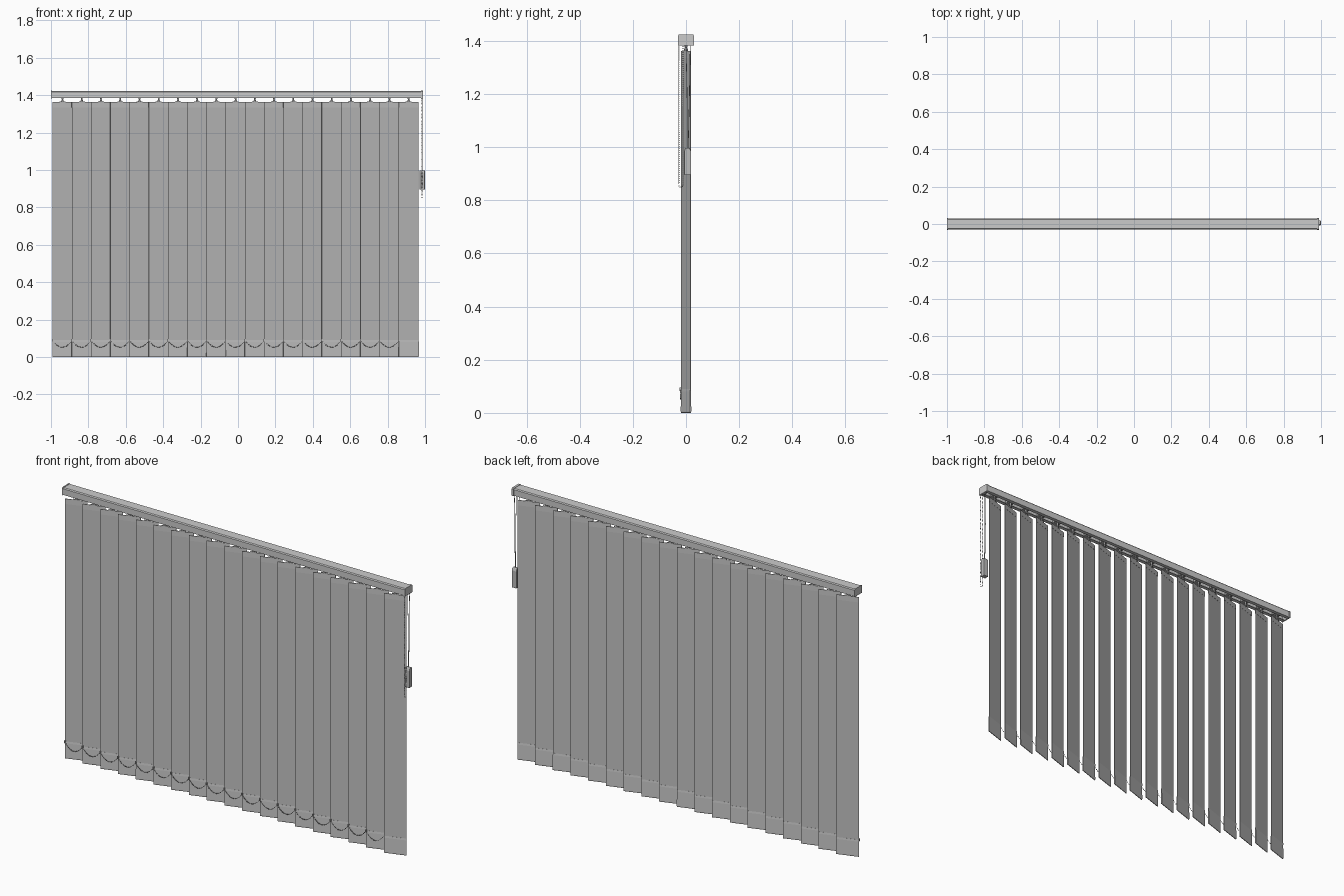
import bpy, bmesh, math
from mathutils import Matrix, Vector

if "Cube" in bpy.data.objects:
    bpy.data.objects.remove(bpy.data.objects["Cube"])

def material(name, v):
    m = bpy.data.materials.new(name)
    m.diffuse_color = (v, v, v, 1)
    m.use_nodes = True
    m.node_tree.nodes["Principled BSDF"].inputs["Base Color"].default_value = m.diffuse_color
    return m

RAIL = material("light grey rail", 0.60)
FABRIC = material("grey fabric", 0.53)
HEM = material("light grey hem", 0.58)
PLASTIC = material("grey plastic", 0.50)

def finish(bm, name, mat, smooth=False):
    bmesh.ops.recalc_face_normals(bm, faces=bm.faces)
    me = bpy.data.meshes.new(name)
    bm.to_mesh(me)
    bm.free()
    me.materials.append(mat)
    for p in me.polygons:
        p.use_smooth = smooth
    ob = bpy.data.objects.new(name, me)
    bpy.context.collection.objects.link(ob)
    return ob

def add_box(bm, x, y, z, mat=Matrix()):
    """Box from (min, max) ranges, moved by a matrix."""
    c = Vector([(a + b) / 2 for a, b in (x, y, z)])
    s = [b - a for a, b in (x, y, z)]
    bmesh.ops.create_cube(bm, size=1, matrix=mat @ Matrix.Translation(c) @ Matrix.Diagonal((*s, 1)))

def add_prism(bm, profile, x0, x1, mat=Matrix()):
    """Extrude a closed (y, z) profile along x."""
    f = bm.faces.new([bm.verts.new(mat @ Vector((x0, y, z))) for y, z in profile])
    r = bmesh.ops.extrude_face_region(bm, geom=[f])
    vs = [v for v in r["geom"] if isinstance(v, bmesh.types.BMVert)]
    bmesh.ops.translate(bm, verts=vs, vec=mat.to_3x3() @ Vector((x1 - x0, 0, 0)))

def add_beads(bm, pts, r):
    for p in pts:
        bmesh.ops.create_icosphere(bm, subdivisions=1, radius=r, matrix=Matrix.Translation(p))

def tube(name, pts, r, mat):
    cu = bpy.data.curves.new(name, "CURVE")
    cu.dimensions = "3D"
    cu.bevel_depth = r
    cu.bevel_resolution = 1
    sp = cu.splines.new("POLY")
    sp.points.add(len(pts) - 1)
    for q, p in zip(sp.points, pts):
        q.co = (*p, 1)
    cu.materials.append(mat)
    ob = bpy.data.objects.new(name, cu)
    bpy.context.collection.objects.link(ob)

# Head rail: channel open at the bottom, with inward lips
half = [(0.010, 1.385), (0.029, 1.385), (0.029, 1.417), (0.025, 1.422)]
inner = [(0.025, 1.417), (0.025, 1.388), (0.010, 1.388)]
outer = half + [(-y, z) for y, z in reversed(half)]
inside = [(-y, z) for y, z in reversed(inner)] + inner
bm = bmesh.new()
add_prism(bm, outer + inside, -0.995, 0.985)
finish(bm, "head_rail", RAIL)

# End caps
bm = bmesh.new()
cap = [(-0.031, 1.383), (0.031, 1.383), (0.031, 1.419), (0.027, 1.424), (-0.027, 1.424), (-0.031, 1.419)]
add_prism(bm, cap, -1.0, -0.994)
add_prism(bm, cap, 0.978, 0.99)
finish(bm, "rail_end_caps", RAIL)

# Slats, hems, bottom weights and carriers
N, PITCH, X0 = 19, 0.1028, -0.938
HALF = 0.0562
TILT = math.asin(0.0175 / HALF)
slats, hems, hooks = bmesh.new(), bmesh.new(), bmesh.new()
pocket = [(-0.0012, 0.09), (-0.002, 0.08), (-0.0025, 0.006), (-0.0018, 0.001), (0, 0),
          (0.0018, 0.001), (0.0025, 0.006), (0.002, 0.08), (0.0012, 0.09)]
for i in range(N):
    m = Matrix.Translation((X0 + i * PITCH, 0, 0)) @ Matrix.Rotation(TILT, 4, "Z")
    add_box(slats, (-HALF, HALF), (-0.0008, 0.0008), (0.085, 1.345), m)
    add_prism(hems, pocket, -HALF, HALF, m)
    add_box(hems, (-HALF, HALF), (-0.0015, 0.0015), (1.335, 1.362), m)
    # hook: hanger plate tapering up to a stem in the rail
    add_box(hooks, (-0.016, 0.016), (-0.0022, 0.0022), (1.360, 1.366), m)
    bmesh.ops.create_cone(hooks, cap_ends=True, segments=8, radius1=0.008, radius2=0.003,
                          depth=0.014, matrix=m @ Matrix.Translation((0, 0, 1.373)))
    add_box(hooks, (-0.004, 0.004), (-0.004, 0.004), (1.378, 1.392), m)
    add_box(hooks, (-0.018, 0.018), (-0.018, 0.018), (1.391, 1.405),
            Matrix.Translation((X0 + i * PITCH, 0, 0)))
finish(slats, "slats", FABRIC)
finish(hems, "slat_hems", HEM)
finish(hooks, "slat_carriers", PLASTIC)

# Bottom chain sagging between the front edges of the slats, with clips
beads, clips = bmesh.new(), bmesh.new()
xl = X0 - HALF * math.cos(TILT) + 0.001
SPAN = 14
for i in range(N):
    x = xl + i * PITCH
    if i < N - 1:
        pts = []
        for k in range(SPAN):
            t = k / SPAN
            pts.append((x + t * PITCH, -0.0215, 0.052 + 0.036 * (2 * t - 1) ** 2))
        add_beads(beads, pts, 0.0023)
        tube("bottom_chain_thread", pts + [(x + PITCH, -0.0215, 0.088)], 0.0007, PLASTIC)
        add_box(clips, (x - 0.003, x + 0.003), (-0.024, -0.016), (0.082, 0.095))
finish(beads, "bottom_chain", PLASTIC, True)
finish(clips, "chain_clips", PLASTIC)

# Bead control chain: a long loop below the right end
R, YC, XC, ZB = 0.008, -0.019, 0.984, 0.858
loop = [(XC, YC - R, 1.385 - k * 0.0075) for k in range(70)]
loop += [(XC, YC - R * math.cos(a), ZB - R * math.sin(a)) for a in (0.4, 1.2, 1.95, 2.75)]
loop += [(XC, YC + R, ZB + 0.004 + k * 0.0075) for k in range(70)]
bm = bmesh.new()
add_beads(bm, loop, 0.0024)
finish(bm, "control_chain", PLASTIC, True)
tube("control_chain_thread", loop, 0.0007, PLASTIC)

# Pull cord and its weight
tube("pull_cord_front", [(0.984, 0.000, 1.39), (0.985, 0.004, 1.2), (0.985, 0.005, 0.99)], 0.0013, PLASTIC)
tube("pull_cord_back", [(0.984, 0.016, 1.39), (0.985, 0.013, 1.2), (0.985, 0.008, 0.99)], 0.0013, PLASTIC)
bm = bmesh.new()
shape = [(-0.007, 0.895), (0.019, 0.895), (0.019, 0.985), (0.014, 0.998), (-0.002, 0.998), (-0.007, 0.985)]
add_prism(bm, shape, 0.971, 0.999)
w = finish(bm, "cord_weight", PLASTIC)
b = w.modifiers.new("soft_edges", "BEVEL")
b.width = 0.003
b.segments = 2
